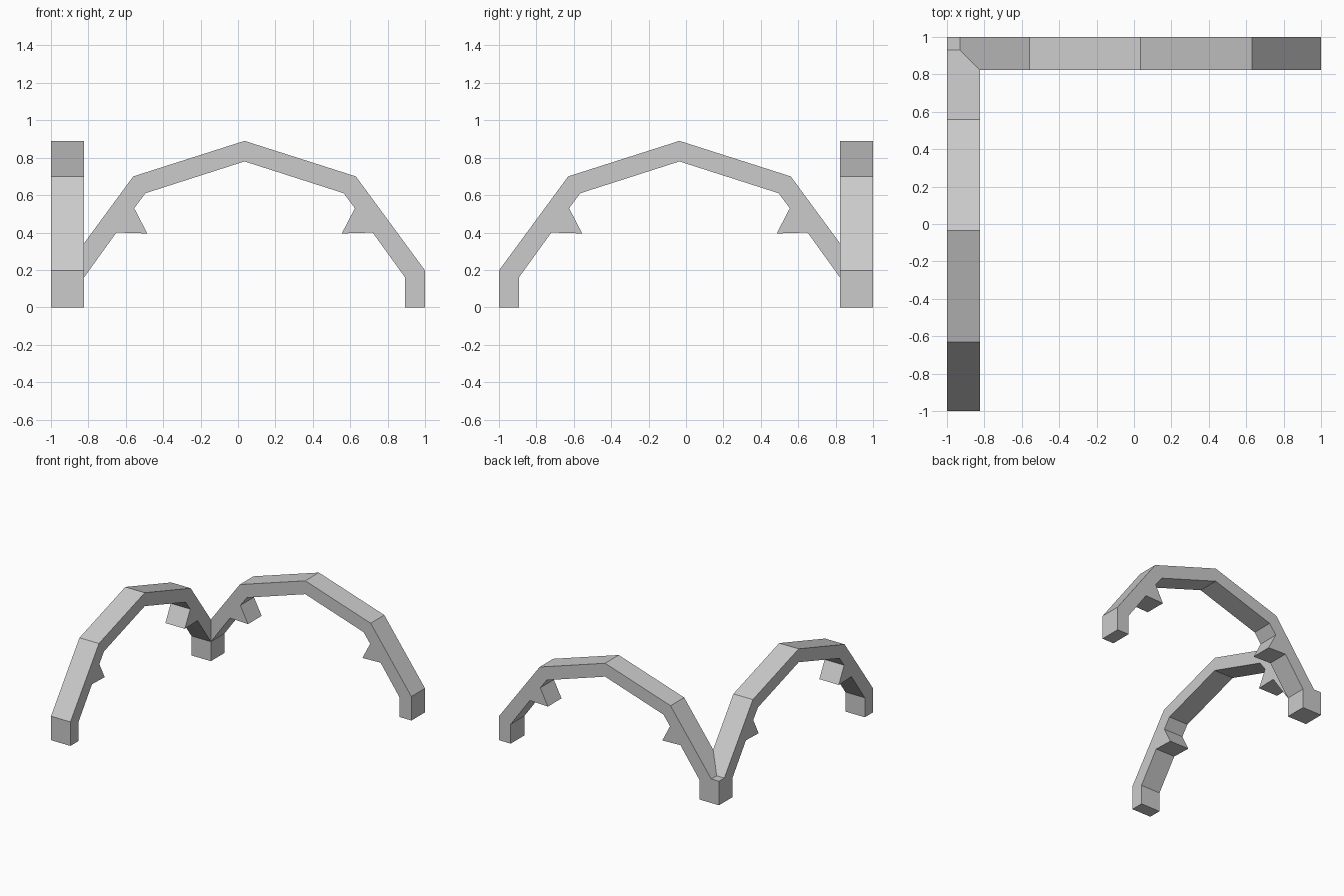
import bpy, bmesh
from mathutils import Matrix

if "Cube" in bpy.data.objects:
    bpy.data.objects.remove(bpy.data.objects["Cube"])

MID = 0.035      # arch centre line
INNER = 0.823    # inner face of the arches

# Right half of the arch outline: outer edge upwards, inner edge with bracket downwards
outer = [(1, 0), (1, 0.197), (0.63, 0.70), (MID, 0.89)]
inner = [(MID, 0.78), (0.565, 0.61), (0.625, 0.53), (0.555, 0.395),
         (0.72, 0.40), (0.893, 0.16), (0.893, 0)]


def flip(points):
    return [(2 * MID - x, z) for x, z in reversed(points)]


# Full outline; the left foot is widened to reach the corner
left_outer = flip(outer[:-1])[:-1] + [(-1, 0.197), (-1, 0)]
profile = outer + left_outer + flip(inner) + inner[1:]

# Back arch
bm = bmesh.new()
face = bm.faces.new([bm.verts.new((x, 1, z)) for x, z in profile])
ext = bmesh.ops.extrude_face_region(bm, geom=[face], use_keep_orig=True)
verts = [v for v in ext["geom"] if isinstance(v, bmesh.types.BMVert)]
bmesh.ops.translate(bm, verts=verts, vec=(0, INNER - 1, 0))

# Mitre at the corner, then mirror across the diagonal for the left arch
bmesh.ops.bisect_plane(bm, geom=bm.verts[:] + bm.edges[:] + bm.faces[:], dist=1e-5,
                       plane_co=(0, 0, 0), plane_no=(1, 1, 0), clear_inner=True)
dup = bmesh.ops.duplicate(bm, geom=bm.verts[:] + bm.edges[:] + bm.faces[:])
verts = [v for v in dup["geom"] if isinstance(v, bmesh.types.BMVert)]
swap = Matrix(((0, -1, 0, 0), (-1, 0, 0, 0), (0, 0, 1, 0), (0, 0, 0, 1)))
bmesh.ops.transform(bm, matrix=swap, verts=verts)
bmesh.ops.remove_doubles(bm, verts=bm.verts[:], dist=1e-4)
bmesh.ops.recalc_face_normals(bm, faces=bm.faces[:])

mesh = bpy.data.meshes.new("corner_arches")
bm.to_mesh(mesh)
bm.free()
obj = bpy.data.objects.new("corner_arches", mesh)
bpy.context.collection.objects.link(obj)
